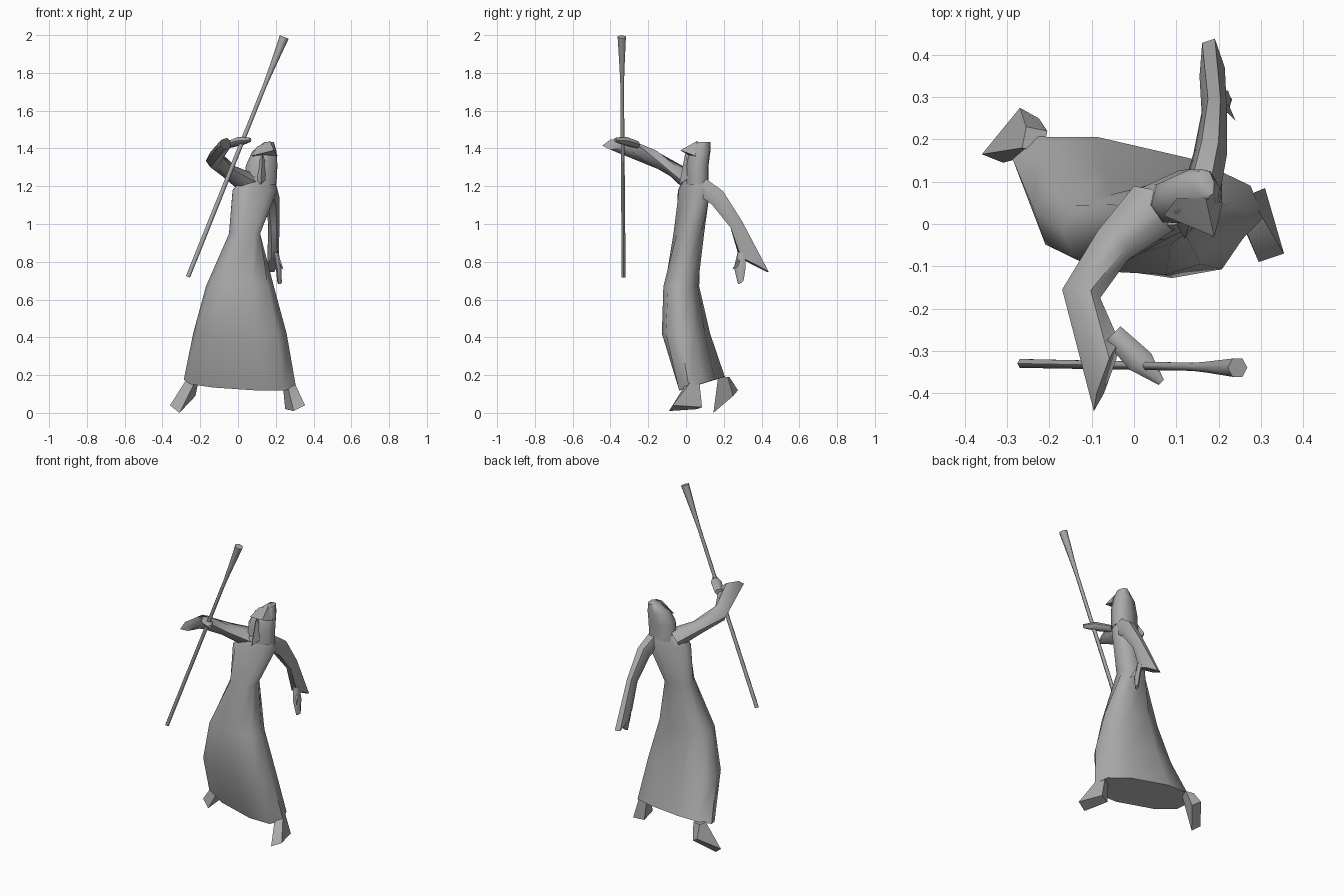
import bpy, bmesh
from math import sin, cos, radians, pi
from mathutils import Vector

cube = bpy.data.objects.get("Cube")
if cube:
    bpy.data.objects.remove(cube)

grey = bpy.data.materials.new("plain grey")
grey.use_nodes = True
grey.diffuse_color = (0.4, 0.4, 0.4, 1)
grey.node_tree.nodes["Principled BSDF"].inputs["Base Color"].default_value = (0.4, 0.4, 0.4, 1)


def ring(centre, u, v, sides=6, boxy=1.0):
    """Closed section around centre with half axes u and v."""
    c, u, v = Vector(centre), Vector(u), Vector(v)
    pts = []
    for i in range(sides):
        a = 2 * pi * i / sides
        p, q = cos(a), sin(a)
        p = abs(p) ** boxy * (1 if p > 0 else -1)
        q = abs(q) ** boxy * (1 if q > 0 else -1)
        pts.append(c + u * p + v * q)
    return pts


def level(x, y, z, wide, deep, yaw, lift=0, side_lift=0, sides=10, boxy=0.8):
    """Nearly horizontal section turned by yaw."""
    a = radians(yaw)
    u = (wide * cos(a), wide * sin(a), side_lift)
    v = (-deep * sin(a), deep * cos(a), lift)
    return ring((x, y, z), u, v, sides, boxy)


def loft(name, rings, angle=60):
    """Skin a list of sections and cap both ends."""
    bm = bmesh.new()
    rows = [[bm.verts.new(p) for p in r] for r in rings]
    n = len(rows[0])
    for a, b in zip(rows, rows[1:]):
        for i in range(n):
            j = (i + 1) % n
            bm.faces.new((a[i], a[j], b[j], b[i]))
    bm.faces.new(rows[0])
    bm.faces.new(rows[-1])
    return finish(name, bm, angle)


def hull(name, points, angle=30):
    """Faceted solid wrapped round a few points."""
    bm = bmesh.new()
    for p in points:
        bm.verts.new(p)
    res = bmesh.ops.convex_hull(bm, input=bm.verts)
    return finish(name, bm, angle)


def finish(name, bm, angle):
    bmesh.ops.recalc_face_normals(bm, faces=bm.faces)
    mesh = bpy.data.meshes.new(name)
    bm.to_mesh(mesh)
    bm.free()
    mesh.materials.append(grey)
    obj = bpy.data.objects.new(name, mesh)
    bpy.context.collection.objects.link(obj)
    bpy.ops.object.select_all(action='DESELECT')
    obj.select_set(True)
    bpy.context.view_layer.objects.active = obj
    bpy.ops.object.shade_smooth_by_angle(angle=radians(angle))
    return obj


# Long robe, twisting from hem to shoulders
loft("robe", [
    level(0.01, 0.085, 0.155, 0.305, 0.10, -13, 0.03, -0.02),
    level(0.01, 0.0, 0.42, 0.25, 0.12, -8),
    level(0.01, -0.025, 0.67, 0.18, 0.095, -3),
    level(0.035, 0.015, 0.95, 0.085, 0.078, 15),
    level(0.09, 0.045, 1.18, 0.13, 0.07, 25),
    level(0.105, 0.055, 1.25, 0.08, 0.05, 25),
])

# Hood with a pointed brim, and a beard
loft("hood", [
    level(0.12, 0.06, 1.21, 0.085, 0.06, 10, sides=8),
    level(0.125, 0.06, 1.31, 0.085, 0.06, 10, sides=8),
    level(0.14, 0.075, 1.385, 0.065, 0.055, 10, sides=8),
    level(0.165, 0.095, 1.435, 0.025, 0.035, 10, sides=8),
])
hull("hood_brim", [(0.19, -0.03, 1.39), (0.17, 0.06, 1.44), (0.10, 0.06, 1.41),
                   (0.07, 0.02, 1.36), (0.21, 0.05, 1.36), (0.15, 0.05, 1.35)])
hull("beard", [(0.12, -0.035, 1.21), (0.08, 0.04, 1.26), (0.17, 0.04, 1.26),
               (0.13, -0.005, 1.37), (0.13, 0.04, 1.36)])

# Raised right sleeve, bent at the elbow and flaring at the cuff
loft("right_sleeve", [
    ring((0.05, 0.04, 1.22), (0.05, -0.05, 0), (0.02, 0.02, 0.05)),
    ring((-0.05, -0.05, 1.28), (0.035, -0.035, 0), (0.02, 0.02, 0.03)),
    ring((-0.125, -0.165, 1.345), (0.045, -0.01, 0.01), (0, 0.015, 0.045)),
    ring((-0.065, -0.36, 1.425), (0.03, 0.083, 0.01), (-0.01, 0, 0.03)),
])
loft("right_hand", [
    ring((-0.05, -0.26, 1.42), (0.018, 0.018, 0), (0, 0, 0.02)),
    ring((0.015, -0.325, 1.44), (0.025, 0.02, 0), (0, 0, 0.025)),
    ring((0.065, -0.375, 1.445), (0.006, 0.006, 0), (0, 0, 0.012)),
])

# Lowered left sleeve reaching back
loft("left_sleeve", [
    ring((0.16, 0.08, 1.2), (0.045, 0, 0), (0, 0.03, 0.045)),
    ring((0.18, 0.165, 1.14), (0.04, 0, 0), (0, 0.035, 0.04)),
    ring((0.19, 0.265, 1.0), (0.03, 0, 0), (0, 0.035, 0.02)),
    ring((0.185, 0.36, 0.785), (0.03, 0.01, 0), (-0.01, 0.085, -0.045)),
])
loft("left_hand", [
    ring((0.2, 0.295, 0.85), (0.015, 0, 0), (0, 0.025, 0)),
    ring((0.215, 0.285, 0.77), (0.015, 0.01, 0), (0, 0.03, 0)),
    ring((0.22, 0.29, 0.69), (0.012, 0.005, 0), (0, 0.014, 0.01)),
])
hull("left_thumb", [(0.205, 0.28, 0.82), (0.225, 0.28, 0.81), (0.215, 0.29, 0.78),
                    (0.24, 0.245, 0.76)])

# Feet, each a wedge spreading from the ankle
loft("right_foot", [
    ring((-0.235, 0.2, 0.19), (0.03, 0.02, 0), (-0.02, 0.03, 0), 4),
    [(-0.225, 0.25, 0.09), (-0.27, 0.275, 0.12), (-0.36, 0.165, 0.04), (-0.31, 0.145, 0.0)],
])
loft("left_foot", [
    ring((0.265, 0.04, 0.17), (0.03, -0.01, 0), (0.01, 0.03, 0), 4),
    [(0.355, -0.07, 0.04), (0.31, 0.085, 0.03), (0.25, 0.06, 0.02), (0.295, -0.09, 0.01)],
])

# Slanted staff with a flared head
foot, head = Vector((-0.265, -0.33, 0.72)), Vector((0.245, -0.34, 1.99))
axis = (head - foot).normalized()
side = axis.cross(Vector((0, 1, 0))).normalized()
front = axis.cross(side)
loft("staff", [ring(foot.lerp(head, t), side * r, front * r)
               for t, r in ((0, 0.012), (0.8, 0.011), (0.87, 0.015), (1, 0.025))])
